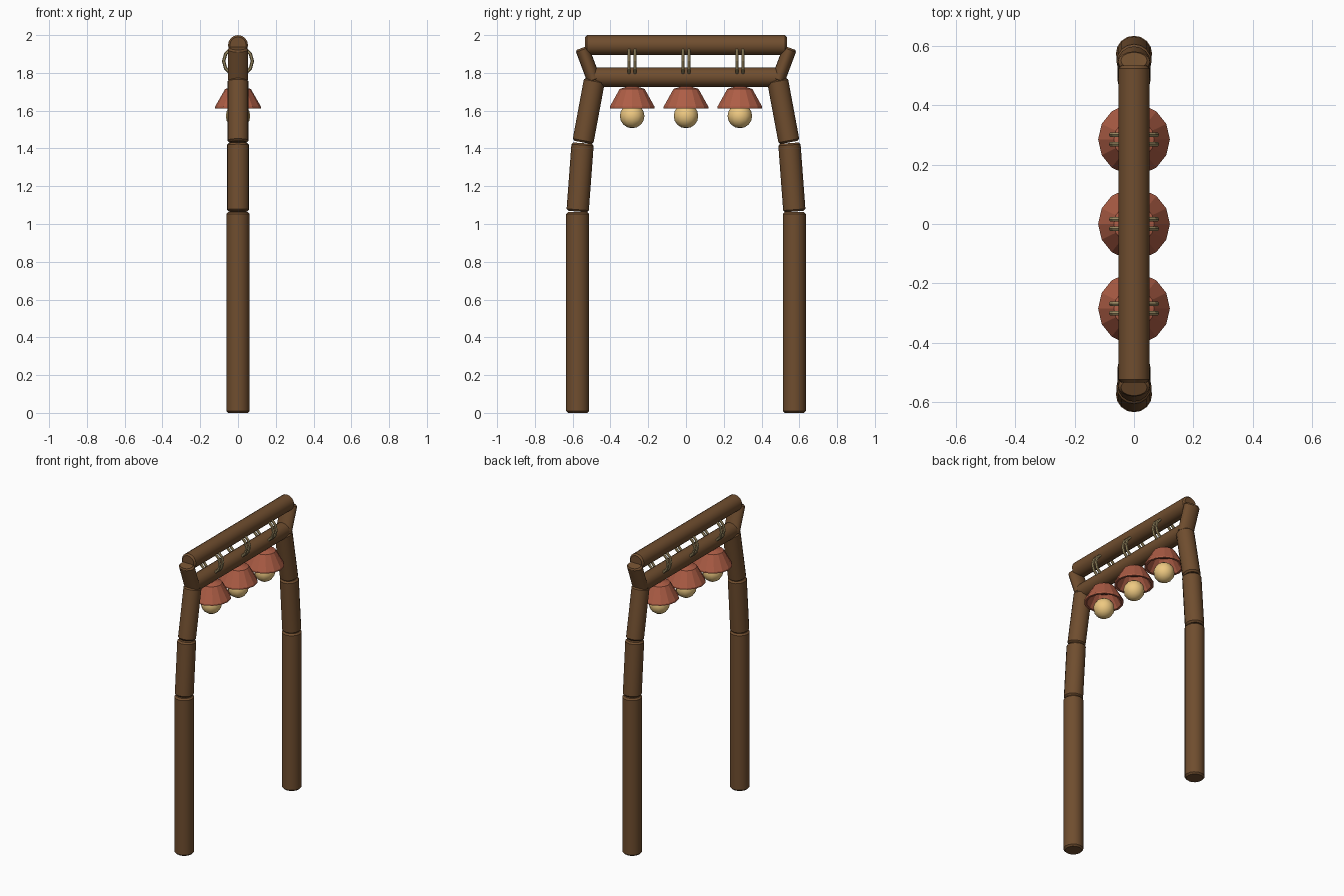
import bpy, bmesh, math
from mathutils import Vector

if "Cube" in bpy.data.objects:
    bpy.data.objects.remove(bpy.data.objects["Cube"])


def mat(name, c):
    m = bpy.data.materials.new(name)
    m.diffuse_color = (*c, 1)
    m.use_nodes = True
    m.node_tree.nodes["Principled BSDF"].inputs["Base Color"].default_value = m.diffuse_color
    return m


WOOD = mat("wood", (0.16, 0.075, 0.028))
RED = mat("red_shade", (0.42, 0.11, 0.06))
GLOW = mat("bulb_glow", (0.85, 0.58, 0.22))
ROPE = mat("rope", (0.35, 0.27, 0.13))


def add(name, bm, material, smooth=False):
    bmesh.ops.recalc_face_normals(bm, faces=bm.faces)
    me = bpy.data.meshes.new(name)
    bm.to_mesh(me)
    bm.free()
    me.materials.append(material)
    ob = bpy.data.objects.new(name, me)
    bpy.context.collection.objects.link(ob)
    if smooth:
        bpy.ops.object.select_all(action='DESELECT')
        ob.select_set(True)
        bpy.context.view_layer.objects.active = ob
        bpy.ops.object.shade_smooth_by_angle(angle=math.radians(30))
    return ob


def lathe(profile, sides, closed=False):
    """Revolve (radius, z) points round z; open profiles get end caps."""
    bm = bmesh.new()
    rings = [[bm.verts.new((r * math.cos(2 * math.pi * i / sides),
                            r * math.sin(2 * math.pi * i / sides), z))
              for i in range(sides)] for r, z in profile]
    pairs = list(zip(rings, rings[1:]))
    if closed:
        pairs.append((rings[-1], rings[0]))
    else:
        bm.faces.new(rings[0])
        bm.faces.new(rings[-1])
    for a, b in pairs:
        for i in range(sides):
            j = (i + 1) % sides
            bm.faces.new((a[i], a[j], b[j], b[i]))
    return bm


def log(name, a, b, r, flat=1.0, bevel=0.01):
    """Chamfered log between two points in the yz plane."""
    a, b = Vector((0, *a)), Vector((0, *b))
    d = b - a
    n = d.length
    bm = lathe([(r - bevel, 0), (r, bevel), (r, n - bevel), (r - bevel, n)], 16)
    ob = add(name, bm, WOOD, True)
    ob.location = a
    ob.rotation_euler = (math.atan2(-d.y, d.z), 0, 0)
    ob.scale = (1, flat, 1)
    return ob


# Two bent legs and the outward struts that carry the top beam
for s, side in ((-1, "left"), (1, "right")):
    log(f"{side}_lower_post", (s * 0.574, 0), (s * 0.574, 1.063), 0.061)
    log(f"{side}_middle_post", (s * 0.574, 1.066), (s * 0.547, 1.428), 0.059)
    log(f"{side}_upper_post", (s * 0.546, 1.432), (s * 0.484, 1.765), 0.056)
    log(f"{side}_strut", (s * 0.485, 1.755), (s * 0.551, 1.932), 0.054, 0.68)

# Horizontal beams
log("top_beam", (-0.534, 1.947), (0.534, 1.947), 0.053)
log("lower_beam", (-0.51, 1.777), (0.51, 1.777), 0.051)

for k, y in enumerate((-0.285, 0, 0.285), 1):
    # Paired rope loops tying the beams
    for j, dy in enumerate((-0.016, 0.016), 1):
        ring = [(0.076 + 0.009 * math.cos(t * math.pi / 3),
                 0.009 * math.sin(t * math.pi / 3)) for t in range(6)]
        ob = add(f"rope_loop_{k}_{j}", lathe(ring, 12, True), ROPE)
        ob.location = (0, y + dy, 1.862)
        ob.rotation_euler = (math.pi / 2, 0, 0)
    # Hollow conical shade
    shade = [(0.068, 1.715), (0.121, 1.622), (0.121, 1.612), (0.106, 1.612),
             (0.058, 1.700), (0.002, 1.700), (0.002, 1.728), (0.025, 1.728)]
    ob = add(f"lamp_shade_{k}", lathe(shade, 14, True), RED)
    ob.location.y = y
    # Round bulb
    bm = bmesh.new()
    bmesh.ops.create_uvsphere(bm, u_segments=12, v_segments=8, radius=0.065)
    ob = add(f"bulb_{k}", bm, GLOW, True)
    ob.location = (0, y, 1.572)
